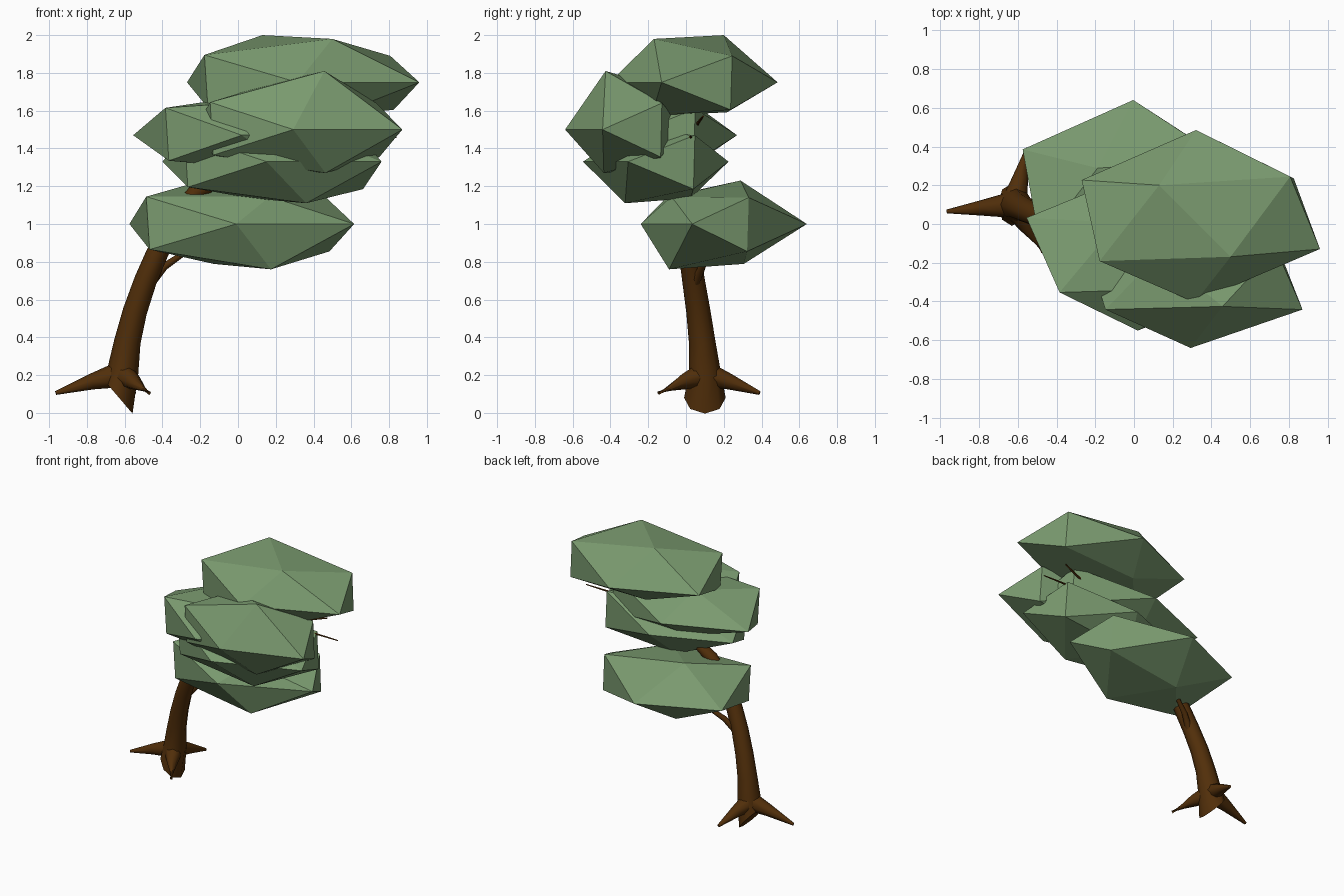
import bpy, bmesh, math
from mathutils import Vector

if "Cube" in bpy.data.objects:
    bpy.data.objects.remove(bpy.data.objects["Cube"])


def material(name, rgb):
    m = bpy.data.materials.new(name)
    m.diffuse_color = (*rgb, 1)
    m.use_nodes = True
    m.node_tree.nodes["Principled BSDF"].inputs["Base Color"].default_value = m.diffuse_color
    return m


BARK = material("bark brown", (0.083, 0.028, 0.003))
LEAF = material("leaf green", (0.195, 0.325, 0.16))


def finish(name, bm, mat, smooth=False):
    bmesh.ops.recalc_face_normals(bm, faces=bm.faces)
    me = bpy.data.meshes.new(name)
    bm.to_mesh(me)
    bm.free()
    me.materials.append(mat)
    ob = bpy.data.objects.new(name, me)
    bpy.context.collection.objects.link(ob)
    if smooth:
        bpy.context.view_layer.objects.active = ob
        ob.select_set(True)
        bpy.ops.object.shade_smooth_by_angle(angle=math.radians(50))
        ob.select_set(False)
    return ob


def limb(name, path, sides=8, start=None):
    """Tapered tube through (x, y, z, radius) points; start = normal of the first ring."""
    bm = bmesh.new()
    pts = [Vector(p[:3]) for p in path]
    rings = []
    for i, p in enumerate(pts):
        t = pts[min(i + 1, len(pts) - 1)] - pts[max(i - 1, 0)]
        if i == 0 and start:
            t = Vector(start)
        t.normalize()
        ref = Vector((0, 1, 0)) if abs(t.y) < 0.8 else Vector((0, 0, 1))
        u = ref.cross(t).normalized()
        v = t.cross(u)
        ring = []
        for k in range(sides):
            a = 2 * math.pi * k / sides
            ring.append(bm.verts.new(p + path[i][3] * (u * math.cos(a) + v * math.sin(a))))
        rings.append(ring)
    for a, b in zip(rings, rings[1:]):
        for k in range(sides):
            j = (k + 1) % sides
            bm.faces.new((a[k], a[j], b[j], b[k]))
    bm.faces.new(rings[0])
    bm.faces.new(rings[-1])
    return finish(name, bm, BARK, smooth=True)


def clump(name, centre, half, top_back, top_front, down, shift=(0, 0)):
    """Twelve-cornered leaf mass: a skewed, flattened twenty-sided solid.
    shift moves the corners above and below the widest outline."""
    corners = [(-1, 0.42, 0), (-0.04, 1, 0), (1, -0.38, 0), (-0.05, -1, 0),        # widest outline
               (-0.85, -0.52, 0.145), (-0.82, -0.52, -0.135),                      # left edge
               (0.75, 0.46, 0.14), (0.78, 0.44, -0.145),                           # right edge
               (-0.35, 0.36, top_back), (0.25, -0.47, top_front),                  # crown
               (0.26, -0.50, -down), (-0.25, 0.40, -0.88 * down)]                  # underside
    bm = bmesh.new()
    for x, y, z in corners:
        dx, dy = shift if z else (0, 0)
        bm.verts.new((centre[0] + x * half[0] + dx, centre[1] + y * half[1] + dy, centre[2] + z))
    bmesh.ops.convex_hull(bm, input=bm.verts)
    return finish(name, bm, LEAF)


# Leaning trunk with a slanted foot
limb("trunk", [(-0.63, 0.10, 0.08, 0.11), (-0.61, 0.10, 0.22, 0.083), (-0.585, 0.085, 0.38, 0.07),
               (-0.545, 0.065, 0.54, 0.064), (-0.49, 0.04, 0.70, 0.06), (-0.43, 0.02, 0.84, 0.058),
               (-0.35, 0.01, 1.0, 0.055), (-0.22, 0.0, 1.17, 0.045), (0.0, -0.02, 1.30, 0.035),
               (0.35, 0.0, 1.42, 0.02)], start=(0.76, 0, 0.65))

# Three roots
for i, (x, y) in enumerate([(-0.965, 0.065), (-0.55, 0.39), (-0.47, -0.145)]):
    c, tip = Vector((-0.62, 0.10, 0.205)), Vector((x, y, 0.105))
    m = c.lerp(tip, 0.45)
    limb(f"root_{i + 1}", [(*c, 0.07), (m.x, m.y, m.z + 0.005, 0.042), (*tip, 0.01)])

# Side branch and twigs
limb("side_branch", [(-0.46, 0.05, 0.69, 0.025), (-0.39, 0.085, 0.775, 0.02), (-0.28, 0.13, 0.85, 0.014)])
limb("upper_branch", [(0.0, -0.02, 1.30, 0.03), (0.4, 0.03, 1.46, 0.012), (0.84, 0.02, 1.46, 0.004)], 6)
limb("upper_twig", [(0.4, 0.03, 1.46, 0.012), (0.55, 0.06, 1.53, 0.009), (0.70, 0.09, 1.57, 0.005)], 6)

# Leaf masses, bottom to top
clump("low_foliage", (0.02, 0.20, 1.0), (0.595, 0.44), 0.23, 0.145, 0.24, shift=(0, -0.07))
clump("second_foliage", (0.18, -0.16, 1.33), (0.58, 0.385), 0.16, 0.16, 0.22, shift=(0.03, 0.03))
clump("left_foliage", (0.05, -0.14, 1.47), (0.605, 0.41), 0.19, 0.19, 0.19, shift=(0.08, 0))
clump("front_foliage", (0.32, -0.32, 1.5), (0.55, 0.32), 0.23, 0.31, 0.23, shift=(0, 0.045))
clump("top_foliage", (0.345, 0.04, 1.75), (0.615, 0.445), 0.25, 0.23, 0.18)
